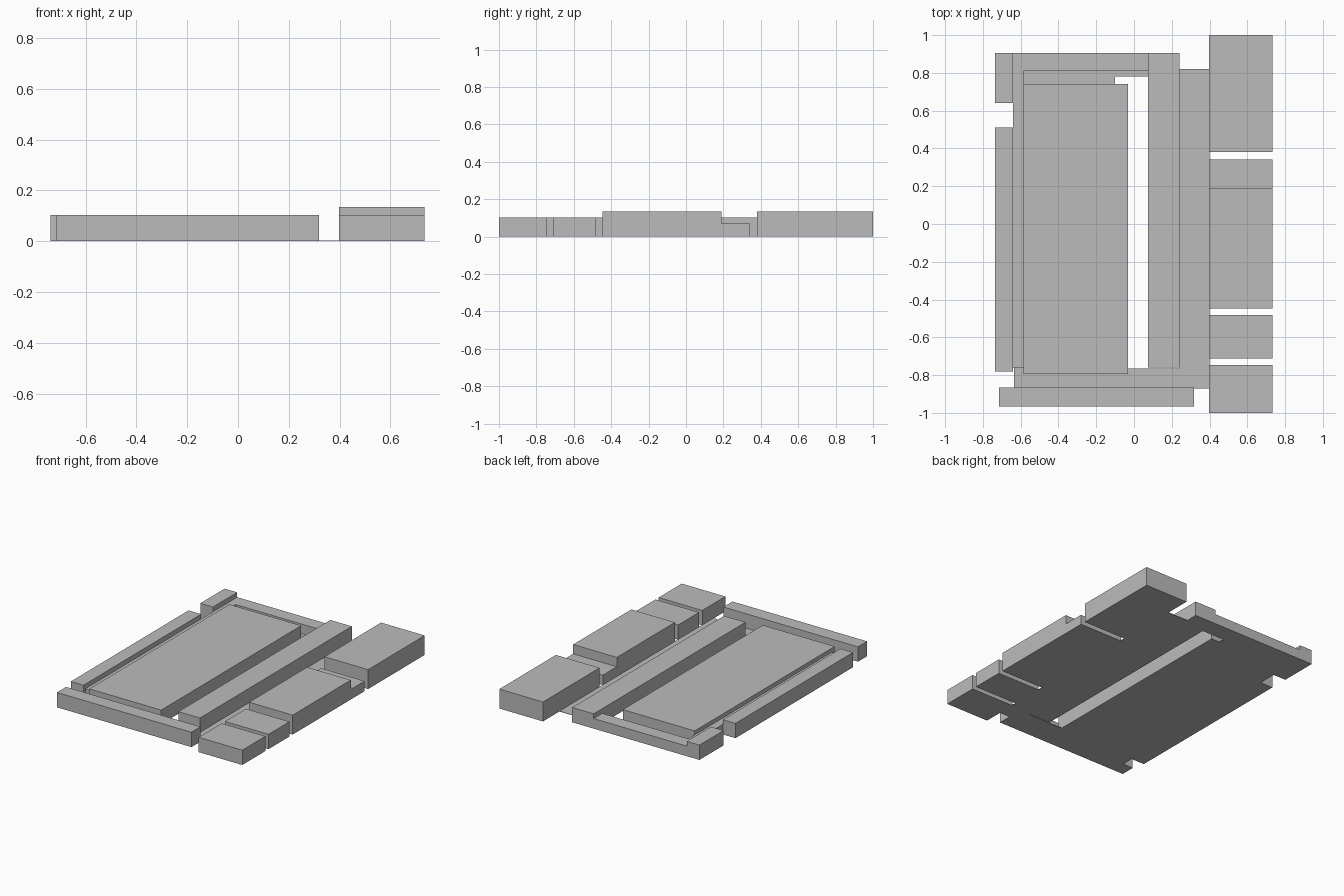
import bpy
import bmesh
from mathutils import Vector

cube = bpy.data.objects.get("Cube")
if cube:
    bpy.data.objects.remove(cube, do_unlink=True)

grey = bpy.data.materials.new("plain grey")
grey.use_nodes = True
grey.diffuse_color = (0.5, 0.5, 0.5, 1)
grey.node_tree.nodes["Principled BSDF"].inputs["Base Color"].default_value = (0.5, 0.5, 0.5, 1)


def prism(name, outline, direction):
    """Extrude a closed planar outline along a direction."""
    bm = bmesh.new()
    face = bm.faces.new([bm.verts.new(p) for p in outline])
    ext = bmesh.ops.extrude_face_region(bm, geom=[face])
    moved = [v for v in ext["geom"] if isinstance(v, bmesh.types.BMVert)]
    bmesh.ops.translate(bm, verts=moved, vec=Vector(direction))
    # Keep the base cap so every part is a closed solid
    if not face.is_valid or len(bm.faces) < len(outline) + 2:
        bmesh.ops.holes_fill(bm, edges=bm.edges[:], sides=0)
    bmesh.ops.recalc_face_normals(bm, faces=bm.faces[:])
    mesh = bpy.data.meshes.new(name)
    bm.to_mesh(mesh)
    bm.free()
    mesh.materials.append(grey)
    obj = bpy.data.objects.new(name, mesh)
    bpy.context.collection.objects.link(obj)
    return obj


def block(name, x0, x1, y0, y1, height):
    """Flat-roofed block standing on the ground."""
    return prism(name, [(x0, y0, 0), (x1, y0, 0), (x1, y1, 0), (x0, y1, 0)], (0, 0, height))


LOW, MID, HIGH = 0.07, 0.103, 0.135

# Thin ground sheet with an open slot beside the long bar
ground = [(-0.635, -0.87), (0.4, -0.87), (0.4, 0.82), (0.24, 0.82), (0.24, -0.765),
          (-0.1, -0.765), (-0.1, 0.78), (0.075, 0.78), (0.075, 0.82), (-0.635, 0.82)]
prism("ground_sheet", [(x, y, 0) for x, y in ground], (0, 0, 0.003))

# Main slab and the bars around it
block("main_slab", -0.585, -0.033, -0.795, 0.74, 0.098)
block("long_bar", 0.075, 0.24, -0.76, 0.905, MID)
block("front_bar", -0.715, 0.318, -0.965, -0.865, MID)
block("side_bar", -0.737, -0.64, -0.78, 0.51, MID)
block("back_corner_block", -0.737, -0.64, 0.64, 0.905, MID)
block("back_bar", -0.64, 0.075, 0.81, 0.905, LOW)
block("side_strip", -0.64, -0.585, -0.76, 0.81, LOW)

# Row of blocks along the left edge
X0, X1 = 0.398, 0.733
block("row_block_back", X0, X1, 0.38, 1.0, HIGH)
block("row_block_front", X0, X1, -1.0, -0.747, MID)
block("row_block_small", X0, X1, -0.712, -0.483, MID)

# Stepped block: a tall part with a low ledge behind it
step = [(-0.447, 0), (0.342, 0), (0.342, LOW), (0.19, LOW), (0.19, HIGH), (-0.447, HIGH)]
prism("row_block_stepped", [(X0, y, z) for y, z in step], (X1 - X0, 0, 0))
